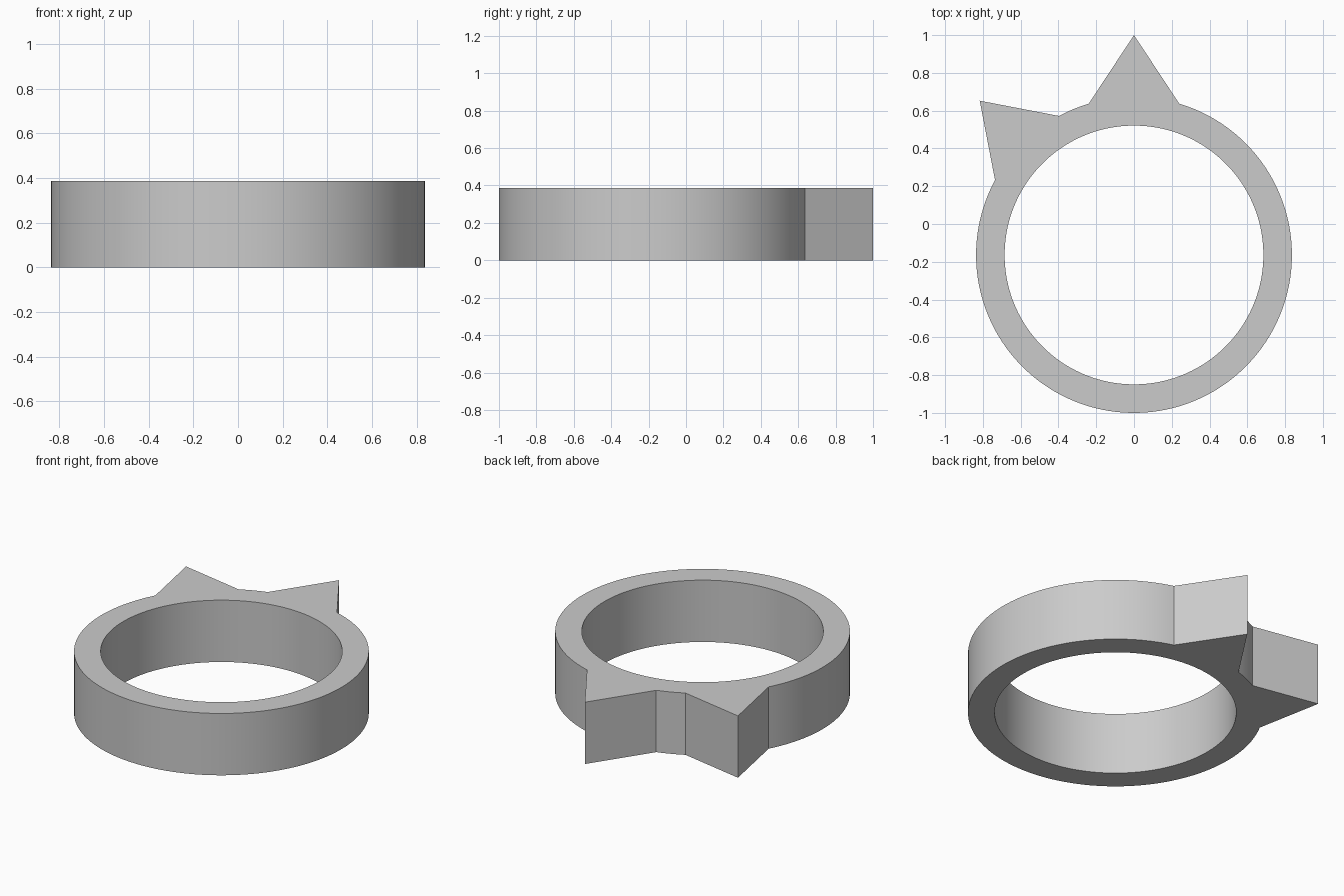
import bpy
import bmesh
from math import cos, sin, pi, radians

cube = bpy.data.objects.get("Cube")
if cube:
    bpy.data.objects.remove(cube)

STEPS = 216
INNER, OUTER = 0.685, 0.836
HEIGHT, CENTRE_Y = 0.387, -0.164
HALF = radians(360 / STEPS * 10)               # half the angle a spike covers
SPIKES = [(pi / 2, 1.164), (pi * 3 / 4, 1.155)]  # direction, tip radius


def outer_radius(angle):
    """Circle radius, or the straight flank of a spike in polar form."""
    for direction, tip in SPIKES:
        off = abs(angle - direction)
        if off < HALF - 1e-6:
            return tip * OUTER * sin(HALF) / (
                OUTER * sin(HALF - off) + tip * sin(off))
    return OUTER


# Ring body with two pointed spikes, one cross-section per step
bm = bmesh.new()
sections = []
for i in range(STEPS):
    a = 2 * pi * i / STEPS
    r = outer_radius(a)
    corners = [(INNER, 0), (r, 0), (r, HEIGHT), (INNER, HEIGHT)]
    sections.append([bm.verts.new((q * cos(a), q * sin(a) + CENTRE_Y, z))
                     for q, z in corners])
for i, here in enumerate(sections):
    there = sections[(i + 1) % STEPS]
    for j in range(4):
        k = (j + 1) % 4
        bm.faces.new((here[j], there[j], there[k], here[k]))
bmesh.ops.recalc_face_normals(bm, faces=bm.faces[:])
mesh = bpy.data.meshes.new("spiked_ring")
bm.to_mesh(mesh)
bm.free()

ring = bpy.data.objects.new("spiked_ring", mesh)
bpy.context.collection.objects.link(ring)

# Plain grey finish
grey = bpy.data.materials.new("plain_grey")
grey.use_nodes = True
colour = (0.6, 0.6, 0.6, 1)
grey.diffuse_color = colour
grey.node_tree.nodes["Principled BSDF"].inputs["Base Color"].default_value = colour
mesh.materials.append(grey)

# Smooth curved walls, sharp rims and spike corners
bpy.ops.object.select_all(action="DESELECT")
ring.select_set(True)
bpy.context.view_layer.objects.active = ring
bpy.ops.object.shade_smooth_by_angle(angle=radians(20))
